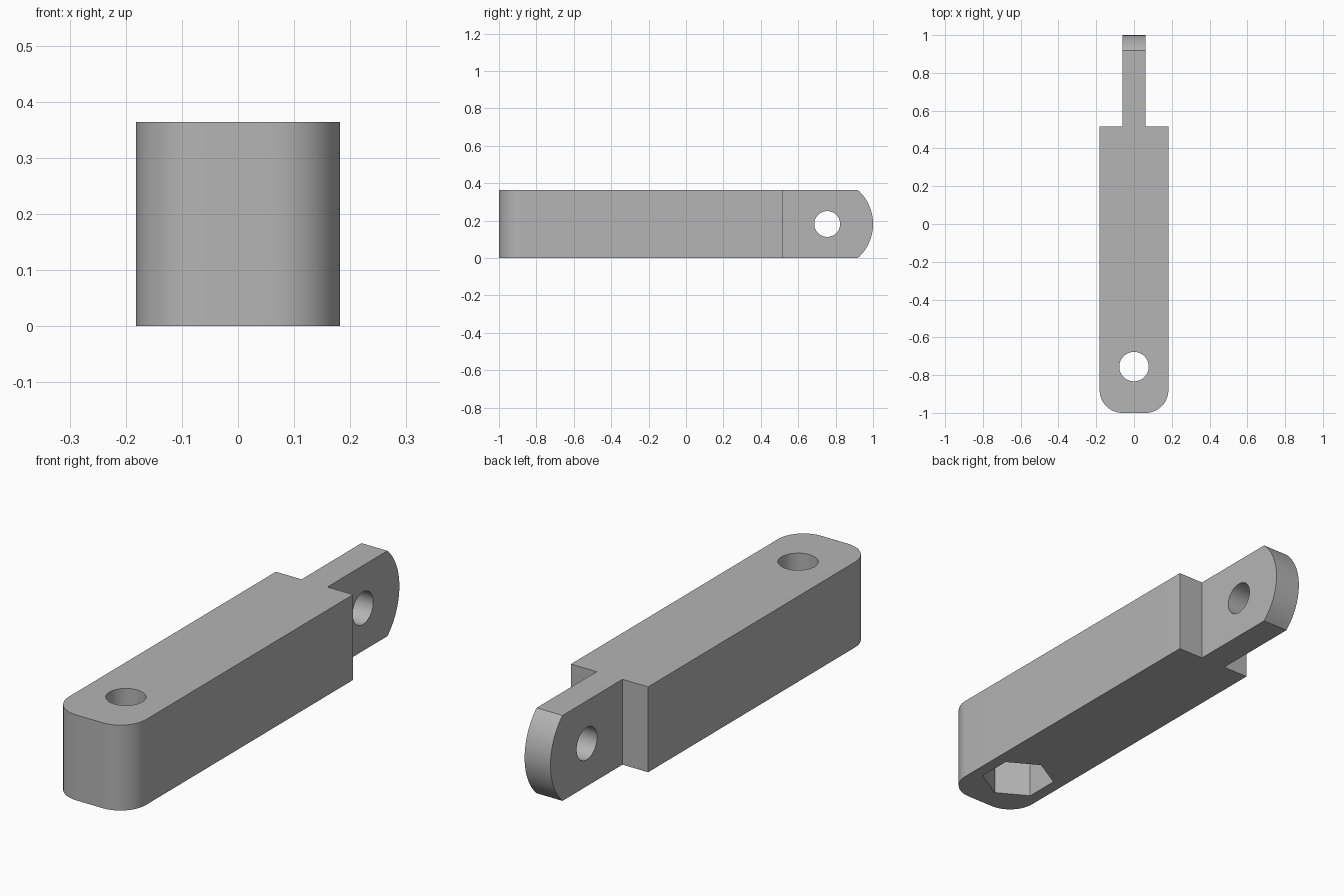
import bpy, bmesh, math
from mathutils import Matrix, Vector

if "Cube" in bpy.data.objects:
    bpy.data.objects.remove(bpy.data.objects["Cube"])

HALF_W, HEIGHT = 0.182, 0.364      # bar section
SHOULDER, TONGUE = 0.515, 0.061    # shoulder position, tongue half thickness
PIN_Y = 0.755                      # both holes sit this far from the centre
MID = HEIGHT / 2

grey = bpy.data.materials.new("plain grey")
grey.use_nodes = True
colour = (0.46, 0.46, 0.46, 1)
grey.diffuse_color = colour
grey.node_tree.nodes["Principled BSDF"].inputs["Base Color"].default_value = colour


def finish(name, bm):
    bmesh.ops.recalc_face_normals(bm, faces=bm.faces)
    mesh = bpy.data.meshes.new(name)
    bm.to_mesh(mesh)
    bm.free()
    mesh.materials.append(grey)
    obj = bpy.data.objects.new(name, mesh)
    bpy.context.collection.objects.link(obj)
    return obj


def prism(name, sides, radius, depth, matrix):
    bm = bmesh.new()
    bmesh.ops.create_cone(bm, cap_ends=True, segments=sides, radius1=radius,
                          radius2=radius, depth=depth, matrix=matrix)
    return finish(name, bm)


def box(name, centre, size):
    bm = bmesh.new()
    bmesh.ops.create_cube(bm, size=1, matrix=Matrix.Translation(centre) @ Matrix.Diagonal((*size, 1)))
    return finish(name, bm)


# Bar: side profile with an arc centred on the pin hole, extruded across x
radius = 1 - PIN_Y
sweep = math.asin(MID / radius)
steps = 32
profile = [(-1, HEIGHT), (-1, 0)]
for i in range(steps + 1):
    a = sweep * (2 * i / steps - 1)
    profile.append((PIN_Y + radius * math.cos(a), MID + radius * math.sin(a)))
bm = bmesh.new()
face = bm.faces.new([bm.verts.new((-HALF_W, y, z)) for y, z in profile])
ext = bmesh.ops.extrude_face_region(bm, geom=[face])
bmesh.ops.translate(bm, vec=(2 * HALF_W, 0, 0),
                    verts=[v for v in ext["geom"] if isinstance(v, bmesh.types.BMVert)])
# Rounded vertical corners at the front
corners = [e for e in bm.edges
           if all(v.co.y < -0.99 for v in e.verts)
           and abs(e.verts[0].co.x - e.verts[1].co.x) < 0.001]
bmesh.ops.bevel(bm, geom=corners, offset=0.12, segments=16, profile=0.5, affect='EDGES')
bar = finish("link_bar", bm)

# Cutters: shoulders, pin holes and hexagonal nut pocket
cutters = [box("shoulder_cutter", Vector((s * (TONGUE + 0.2), SHOULDER + 0.4, MID)), (0.4, 0.8, 1))
           for s in (-1, 1)]
cutters.append(prism("tongue_hole_cutter", 64, 0.069, 1,
                     Matrix.Translation((0, PIN_Y, MID)) @ Matrix.Rotation(math.pi / 2, 4, 'Y')))
cutters.append(prism("front_hole_cutter", 64, 0.078, 1, Matrix.Translation((0, -PIN_Y, MID))))
pocket = 0.18
cutters.append(prism("nut_pocket_cutter", 6, 0.15, 2 * pocket, Matrix.Translation((0, -PIN_Y, 0))))

bpy.ops.object.select_all(action='DESELECT')
bar.select_set(True)
bpy.context.view_layer.objects.active = bar
for cutter in cutters:
    mod = bar.modifiers.new(cutter.name, 'BOOLEAN')
    mod.operation, mod.solver, mod.object = 'DIFFERENCE', 'EXACT', cutter
    bpy.ops.object.modifier_apply(modifier=mod.name)
    bpy.data.objects.remove(cutter)

bpy.ops.object.shade_smooth_by_angle(angle=math.radians(30))
